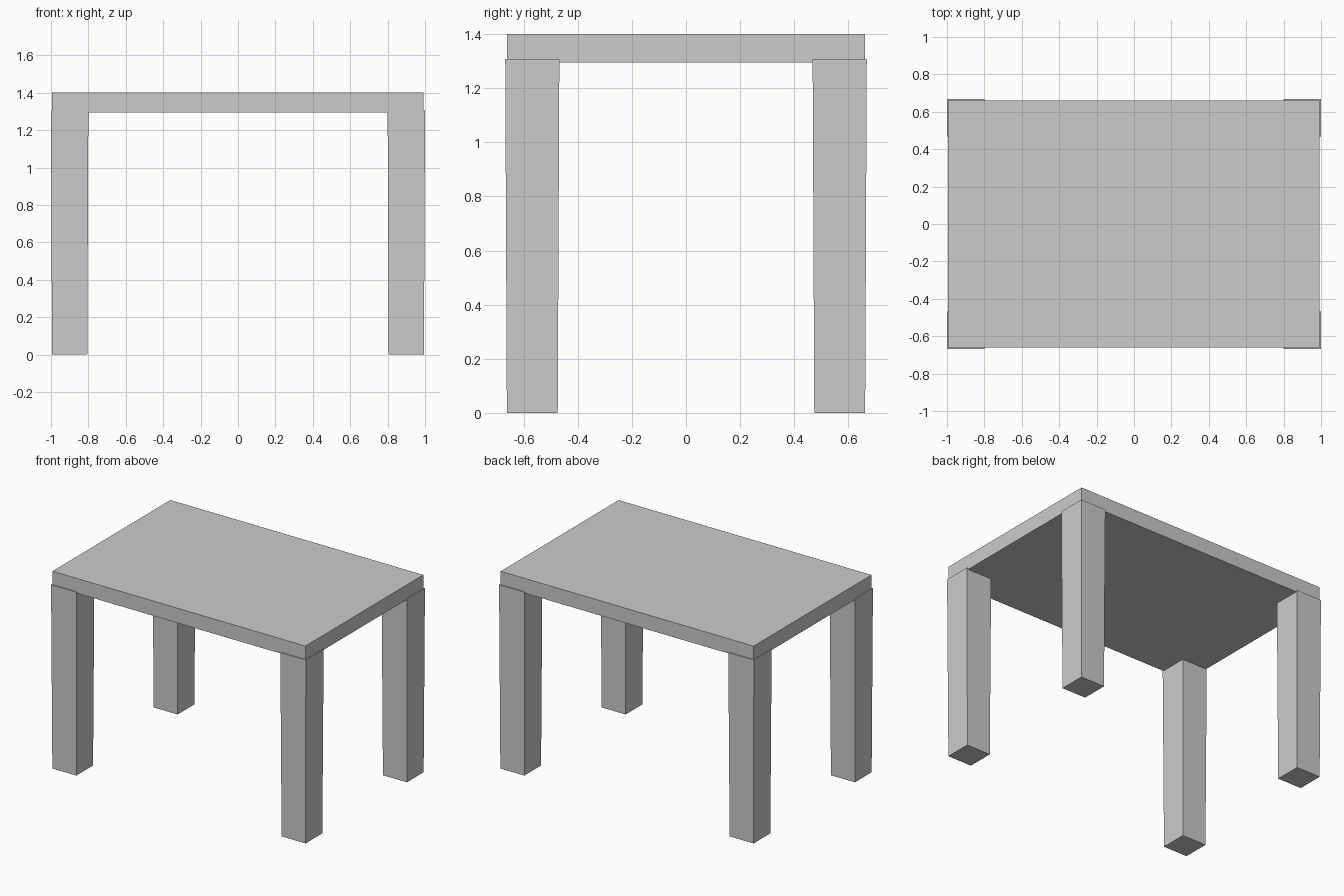
import bpy
import bmesh

if "Cube" in bpy.data.objects:
    bpy.data.objects.remove(bpy.data.objects["Cube"])


def tapered_box(name, center, bottom, top, z0, z1):
    """Box with separate half sizes (x, y) at the bottom and top."""
    mesh = bpy.data.meshes.new(name)
    bm = bmesh.new()
    bmesh.ops.create_cube(bm, size=2)
    for v in bm.verts:
        half, z = (top, z1) if v.co.z > 0 else (bottom, z0)
        v.co = (center[0] + v.co.x * half[0], center[1] + v.co.y * half[1], z)
    bm.to_mesh(mesh)
    bm.free()
    obj = bpy.data.objects.new(name, mesh)
    bpy.context.collection.objects.link(obj)
    return obj


# Table top slab
tapered_box("table_top", (-0.001, 0), (0.993, 0.661), (0.993, 0.661), 1.295, 1.4)

# Four slightly tapered legs, just proud of the top's edges
for side, sx in (("left", -1), ("right", 1)):
    for end, sy in (("front", -1), ("back", 1)):
        tapered_box(f"{end}_{side}_leg", (sx * 0.9, sy * 0.568),
                    (0.094, 0.094), (0.1, 0.1), 0, 1.305)
